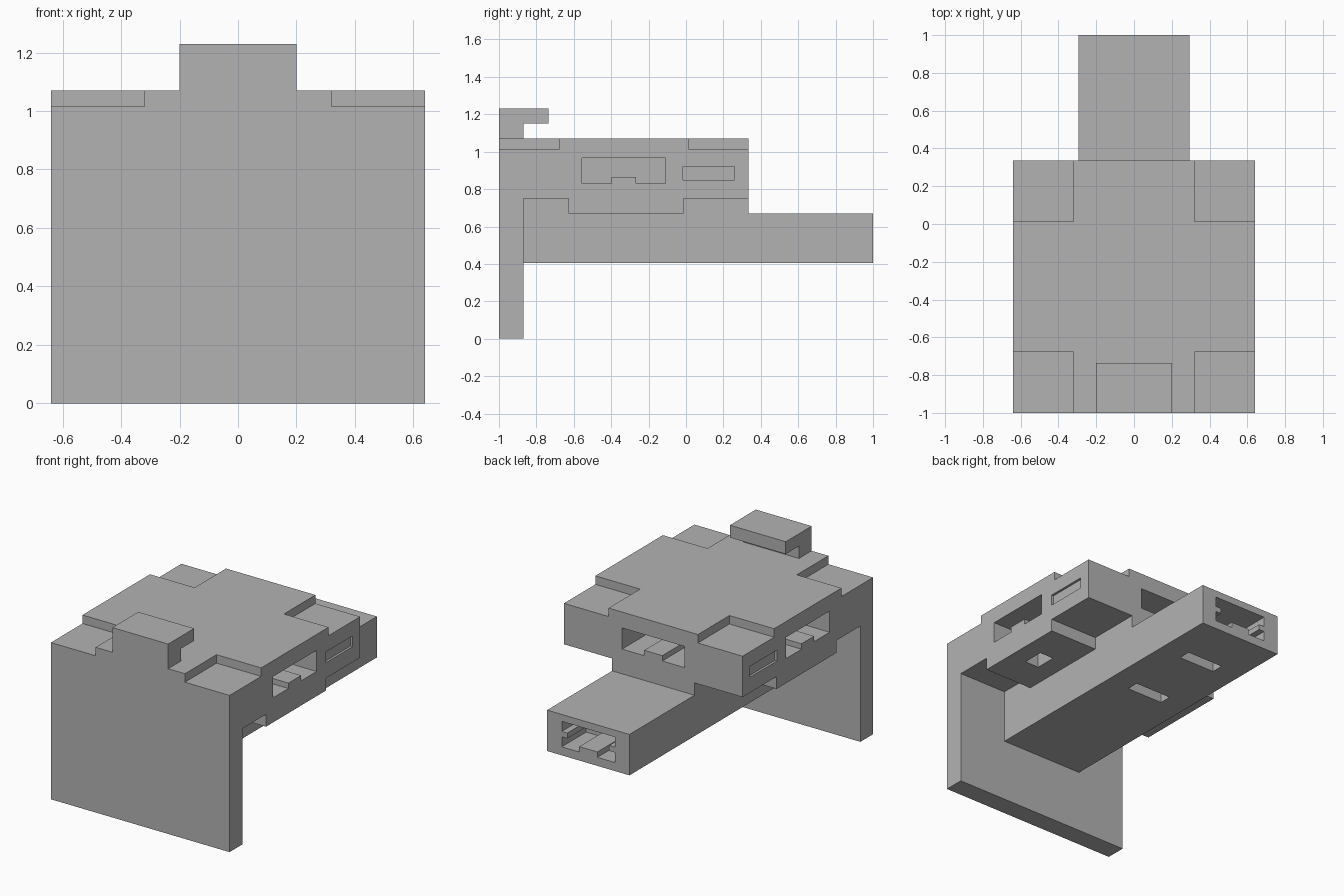
import bpy
import bmesh
from mathutils import Vector

default = bpy.data.objects.get("Cube")
if default:
    bpy.data.objects.remove(default, do_unlink=True)

# Single flat colour
grey = bpy.data.materials.new("plain_grey")
grey.use_nodes = True
colour = (0.45, 0.45, 0.45, 1)
grey.diffuse_color = colour
grey.node_tree.nodes["Principled BSDF"].inputs["Base Color"].default_value = colour


def prism(name, points, axis, low, high):
    """Extrude a 2D outline along an axis; outline uses the other two axes in order."""
    bm = bmesh.new()

    def place(a, b, depth):
        return {"x": (depth, a, b), "y": (a, depth, b), "z": (a, b, depth)}[axis]

    face = bm.faces.new([bm.verts.new(place(a, b, low)) for a, b in points])
    moved = bmesh.ops.extrude_face_region(bm, geom=[face])["geom"]
    verts = [g for g in moved if isinstance(g, bmesh.types.BMVert)]
    bmesh.ops.translate(bm, vec=Vector(place(0, 0, high - low)), verts=verts)
    bmesh.ops.recalc_face_normals(bm, faces=bm.faces)
    mesh = bpy.data.meshes.new(name)
    bm.to_mesh(mesh)
    bm.free()
    mesh.materials.append(grey)
    obj = bpy.data.objects.new(name, mesh)
    bpy.context.scene.collection.objects.link(obj)
    return obj


def box(name, xs, ys, zs):
    outline = [(xs[0], ys[0]), (xs[1], ys[0]), (xs[1], ys[1]), (xs[0], ys[1])]
    return prism(name, outline, "z", *zs)


def carve(target, cutters):
    """Subtract every cutter from the target, then discard the cutters."""
    bpy.context.view_layer.objects.active = target
    for cutter in cutters:
        cutter.hide_render = True
        mod = target.modifiers.new("cut", "BOOLEAN")
        mod.operation = "DIFFERENCE"
        mod.solver = "EXACT"
        mod.object = cutter
        bpy.ops.object.modifier_apply(modifier=mod.name)
        bpy.data.objects.remove(cutter, do_unlink=True)


def socket_outline(centre):
    """Slot outline with a raised key in the middle of its floor."""
    half, key, floor, top, step = 0.223, 0.065, 0.83, 0.967, 0.865
    pts = [(-half, floor), (-key, floor), (-key, step), (key, step),
           (key, floor), (half, floor), (half, top), (-half, top)]
    return [(centre + a, b) for a, b in pts]


W, FRONT, INNER, BACK = 0.64, -1.0, -0.87, 0.335
BEAM = 0.295
MID = -0.333
PAD_Z, TOP = 1.015, 1.07


def corner_cutters(y_low, y_high, z_low, z_high, x_in):
    return [box("corner_cutter", sorted((s * x_in, s * 0.8)), (y_low, y_high), (z_low, z_high))
            for s in (-1, 1)]


# Front plate with its stepped top corners
plate = box("front_plate", (-W, W), (FRONT, INNER), (0, TOP))
carve(plate, corner_cutters(-1.2, -0.5, PAD_Z, 1.3, 0.32))

# Hook on the top front edge
prism("top_hook", [(FRONT, TOP), (INNER, TOP), (INNER, 1.15), (-0.735, 1.15),
                   (-0.735, 1.23), (FRONT, 1.23)], "x", -0.2, 0.2)

# Main body with stepped corners above and below
body = box("main_body", (-W, W), (INNER, BACK), (0.67, TOP))
cutters = corner_cutters(-1.2, -0.677, PAD_Z, 1.3, 0.32)
cutters += corner_cutters(0.013, 0.6, PAD_Z, 1.3, 0.32)
cutters += corner_cutters(-1.2, -0.627, 0.5, 0.75, BEAM)
cutters += corner_cutters(-0.013, 0.6, 0.5, 0.75, BEAM)

# Keyed sockets, shallow side grooves and underside pockets
for s in (-1, 1):
    cutters.append(prism("side_socket", socket_outline(MID), "x", *sorted((s * 0.34, s * 0.8))))
    cutters.append(box("side_groove", sorted((s * 0.625, s * 0.8)), (-0.015, 0.258), (0.85, 0.92)))
    cutters.append(box("under_pocket", sorted((s * 0.42, s * 0.52)), (MID - 0.07, MID + 0.07), (0.5, 0.8)))
cutters.append(prism("back_socket", socket_outline(0), "y", 0.03, 0.6))
carve(body, cutters)

# Long beam under the body, with a keyed end socket and two slots below
beam = box("long_beam", (-BEAM, BEAM), (INNER, 1.0), (0.405, 0.67))
right_half = [(0.065, 0.495), (0.065, 0.46), (0.19, 0.46), (0.19, 0.525), (0.15, 0.525),
              (0.15, 0.56), (0.19, 0.56), (0.19, 0.625)]
end_outline = right_half + [(-a, b) for a, b in reversed(right_half)]
cutters = [prism("end_socket", end_outline, "y", 0.75, 1.2)]
for y in (0.14, 0.63):
    cutters.append(box("beam_slot", (-0.13, 0.13), (y - 0.04, y + 0.04), (0.3, 0.5)))
carve(beam, cutters)
